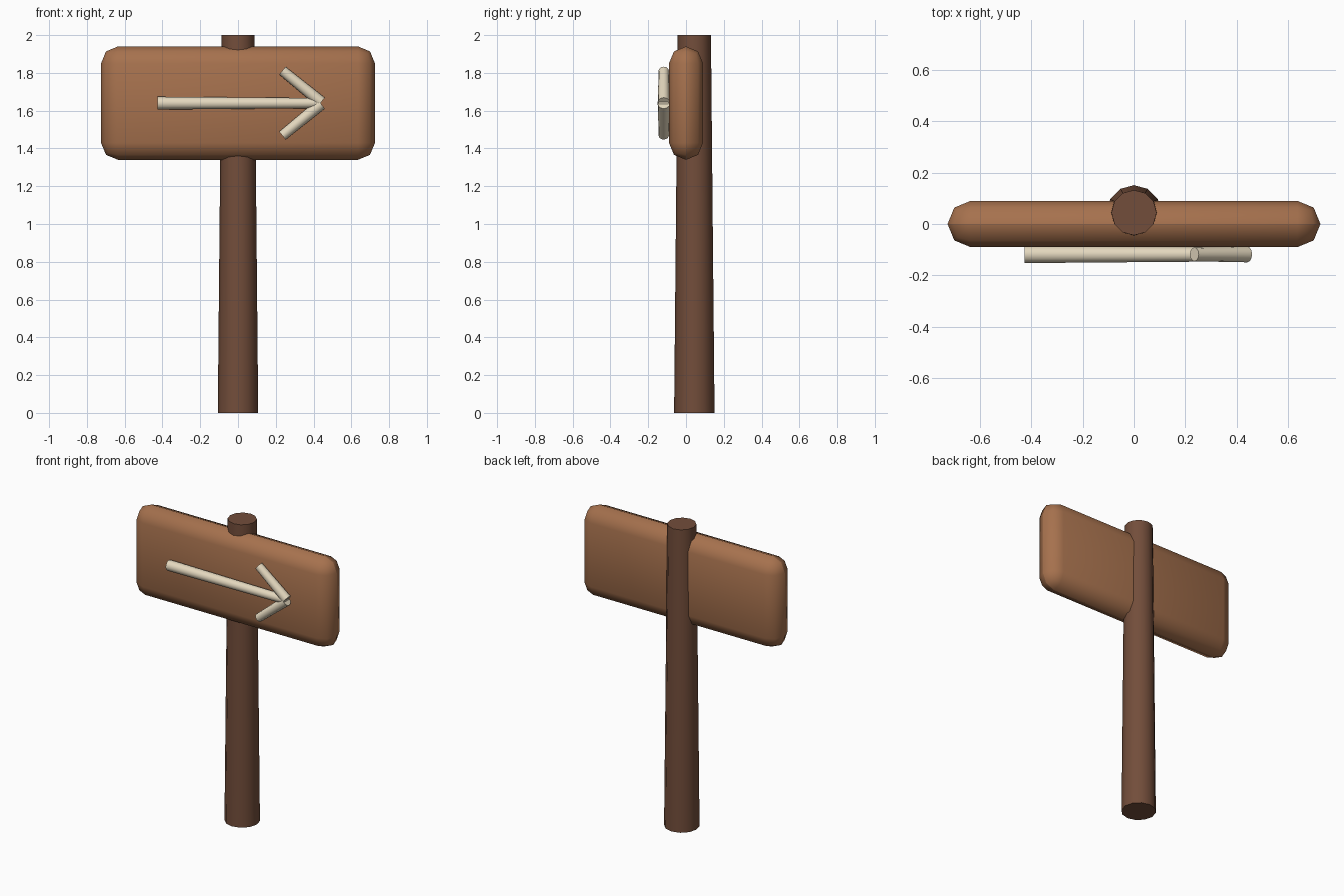
import bpy
import math
from mathutils import Vector

if "Cube" in bpy.data.objects:
    bpy.data.objects.remove(bpy.data.objects["Cube"])


def material(name, color):
    mat = bpy.data.materials.new(name)
    mat.diffuse_color = (*color, 1)
    mat.use_nodes = True
    mat.node_tree.nodes["Principled BSDF"].inputs["Base Color"].default_value = mat.diffuse_color
    return mat


def finish(obj, name, mat, angle=40):
    obj.name = name
    obj.data.materials.append(mat)
    bpy.ops.object.shade_smooth_by_angle(angle=math.radians(angle))


def rod(name, start, end, r1, r2, mat, sides=12):
    """Tapered cylinder running from start to end."""
    a, b = Vector(start), Vector(end)
    axis = b - a
    bpy.ops.mesh.primitive_cone_add(
        vertices=sides, radius1=r1, radius2=r2, depth=axis.length,
        location=(a + b) / 2, rotation=axis.to_track_quat('Z', 'Y').to_euler())
    finish(bpy.context.object, name, mat)


post_wood = material("post_wood", (0.17, 0.075, 0.043))
board_wood = material("board_wood", (0.38, 0.165, 0.075))
paint = material("arrow_paint", (0.78, 0.69, 0.52))

# Tapered post, set slightly behind the board
rod("post", (0, 0.044, 0), (0, 0.044, 2), 0.107, 0.088, post_wood)

# Board with fully rounded edges
bpy.ops.mesh.primitive_cube_add(size=1, location=(0, 0, 1.64))
board = bpy.context.object
board.scale = (1.45, 0.18, 0.6)
bpy.ops.object.transform_apply(location=False, rotation=False, scale=True)
bevel = board.modifiers.new("round_edges", 'BEVEL')
bevel.width = 0.0895
bevel.segments = 2
bpy.ops.object.modifier_apply(modifier=bevel.name)
finish(board, "board", board_wood, 60)

# Arrow on the front face
Y, Z = -0.118, 1.64
rod("arrow_shaft", (-0.425, Y, Z), (0.44, Y, Z), 0.034, 0.027, paint)
for side, label in ((1, "upper"), (-1, "lower")):
    rod("arrow_head_" + label, (0.235, Y, Z + side * 0.172),
        (0.44, Y, Z + side * 0.005), 0.027, 0.031, paint)
